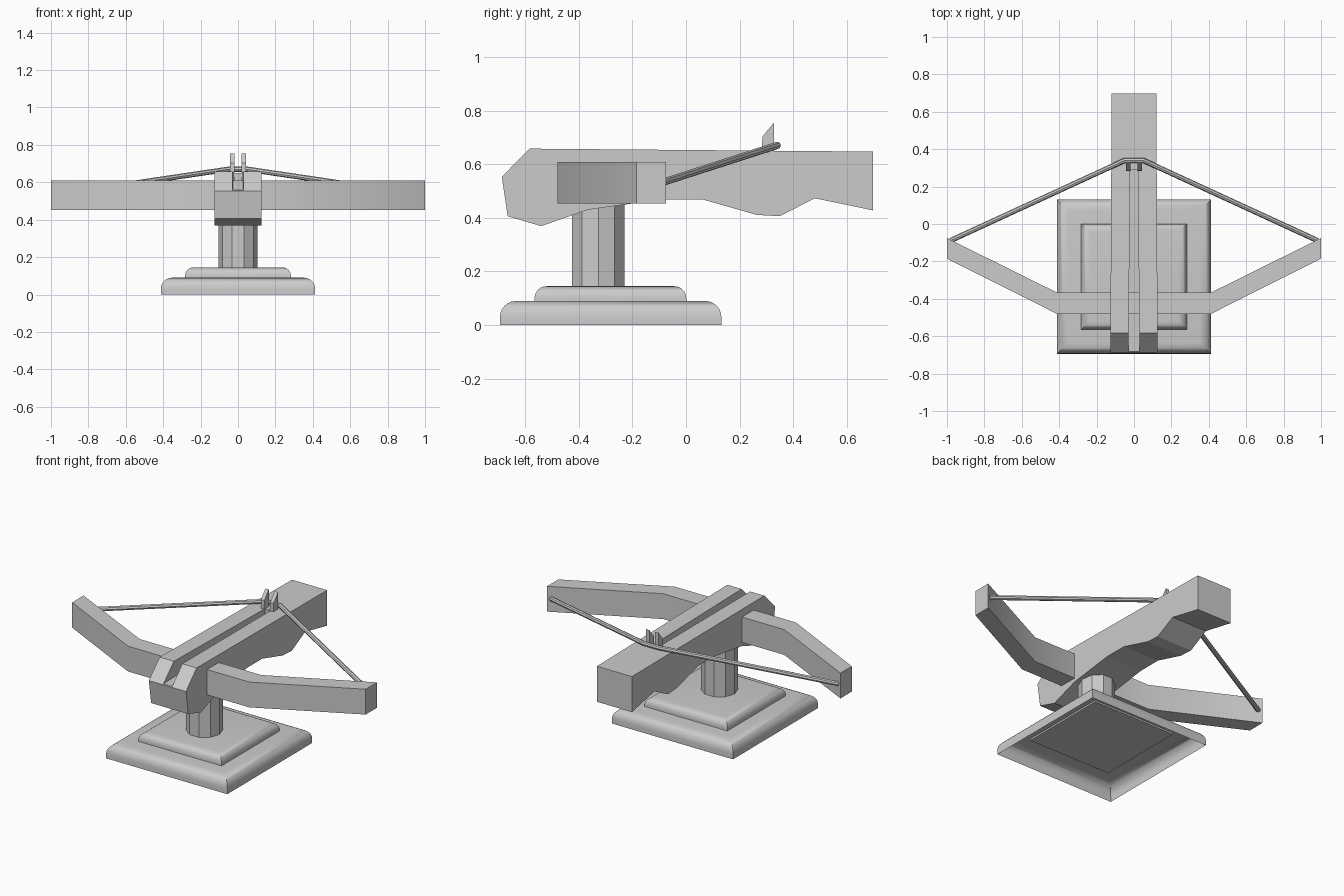
import bpy, bmesh, math
from mathutils import Matrix

if "Cube" in bpy.data.objects:
    bpy.data.objects.remove(bpy.data.objects["Cube"])


def finish(name, bm, smooth=False):
    bmesh.ops.recalc_face_normals(bm, faces=bm.faces)
    mesh = bpy.data.meshes.new(name)
    bm.to_mesh(mesh)
    bm.free()
    obj = bpy.data.objects.new(name, mesh)
    bpy.context.collection.objects.link(obj)
    if smooth:
        bpy.ops.object.select_all(action='DESELECT')
        obj.select_set(True)
        bpy.context.view_layer.objects.active = obj
        bpy.ops.object.shade_smooth_by_angle(angle=math.radians(40))
    return obj


def loft(name, rings, caps=(True, True), smooth=False):
    """Join equal-length rings of points into a skin with optional end caps."""
    bm = bmesh.new()
    loops = [[bm.verts.new(p) for p in ring] for ring in rings]
    for a, b in zip(loops, loops[1:]):
        for i in range(len(a)):
            j = (i + 1) % len(a)
            bm.faces.new((a[i], a[j], b[j], b[i]))
    for cap, ring in zip(caps, (loops[0], loops[-1])):
        if cap:
            bm.faces.new(ring)
    return finish(name, bm, smooth)


def side_prism(name, profile, x0, x1):
    """Side profile (y, z) stretched across x; x0 and x1 are functions of y."""
    return loft(name, [[(f(y), y, z) for y, z in profile] for f in (x0, x1)])


def slab(name, hx, hy, cy, z0, z1, rx, rz, closed):
    """Square slab with a rounded top edge and mitred corners."""
    steps = [(0, z0)]
    for i in range(7):
        a = math.radians(15 * i)
        steps.append((rx * (1 - math.cos(a)), z1 - rz + rz * math.sin(a)))
    rings = [[(sx * (hx - d), cy + sy * (hy - d), z)
              for sx, sy in ((-1, -1), (1, -1), (1, 1), (-1, 1))] for d, z in steps]
    return loft(name, rings, (closed, True), True)


# Stepped base: the lower step is open underneath
slab("base_lower_step", 0.413, 0.413, -0.281, 0.0, 0.09, 0.06, 0.06, False)
slab("base_upper_step", 0.283, 0.283, -0.282, 0.08, 0.145, 0.045, 0.045, True)

# Ten-sided column
bm = bmesh.new()
bmesh.ops.create_cone(bm, cap_ends=True, segments=10, radius1=0.103, radius2=0.103, depth=0.36)
bm.verts.ensure_lookup_table()
v = bm.verts[0].co
bmesh.ops.rotate(bm, verts=bm.verts, matrix=Matrix.Rotation(-math.atan2(v.y, v.x), 3, 'Z'))
bmesh.ops.translate(bm, verts=bm.verts, vec=(0, -0.327, 0.31))
finish("column", bm)

# Stock, tapering slightly to the rear
stock_side = [(-0.687, 0.553), (-0.583, 0.658), (0.697, 0.647), (0.697, 0.428),
              (0.48, 0.473), (0.35, 0.406), (0.263, 0.411), (0.06, 0.469),
              (-0.09, 0.469), (-0.367, 0.43), (-0.54, 0.369), (-0.665, 0.406)]
half = lambda y: 0.123 - 0.005 * y
stock = side_prism("stock", stock_side, lambda y: -half(y), half)

# Bolt groove cut along the top of the stock
groove_side = [(-0.75, 0.555), (0.29, 0.59), (0.29, 0.8), (-0.75, 0.8)]
gap = lambda y: 0.023 - 0.01 * y
cutter = side_prism("groove_cutter", groove_side, lambda y: -gap(y), gap)
cutter.hide_render = True
cutter.display_type = 'WIRE'
cut = stock.modifiers.new("groove", 'BOOLEAN')
cut.operation = 'DIFFERENCE'
cut.solver = 'EXACT'
cut.object = cutter

# Bow limbs
stations = [(-1.0, -0.185, -0.075), (-0.413, -0.48, -0.366),
            (0.413, -0.48, -0.366), (1.0, -0.185, -0.075)]
loft("bow", [[(x, ya, 0.453), (x, yb, 0.453), (x, yb, 0.609), (x, ya, 0.609)]
             for x, ya, yb in stations], smooth=True)

# Prongs holding the string
prong_side = [(0.28, 0.58), (0.285, 0.703), (0.328, 0.755), (0.328, 0.58)]
for s, label in ((-1, "left"), (1, "right")):
    side_prism(label + "_prong", prong_side, lambda y: s * 0.02, lambda y: s * 0.043)

# Drawn bowstring with faceted sides
curve = bpy.data.curves.new("bowstring", 'CURVE')
curve.dimensions = '3D'
curve.bevel_depth = 0.014
curve.bevel_resolution = 2
curve.use_fill_caps = True
path = [(-0.98, -0.088, 0.532), (-0.05, 0.34, 0.67), (0.05, 0.34, 0.67), (0.98, -0.088, 0.532)]
spline = curve.splines.new('POLY')
spline.use_smooth = False
spline.points.add(len(path) - 1)
for point, co in zip(spline.points, path):
    point.co = (*co, 1)
string = bpy.data.objects.new("bowstring", curve)
bpy.context.collection.objects.link(string)
bpy.ops.object.select_all(action='DESELECT')
string.select_set(True)
bpy.context.view_layer.objects.active = string
bpy.ops.object.convert(target='MESH')
